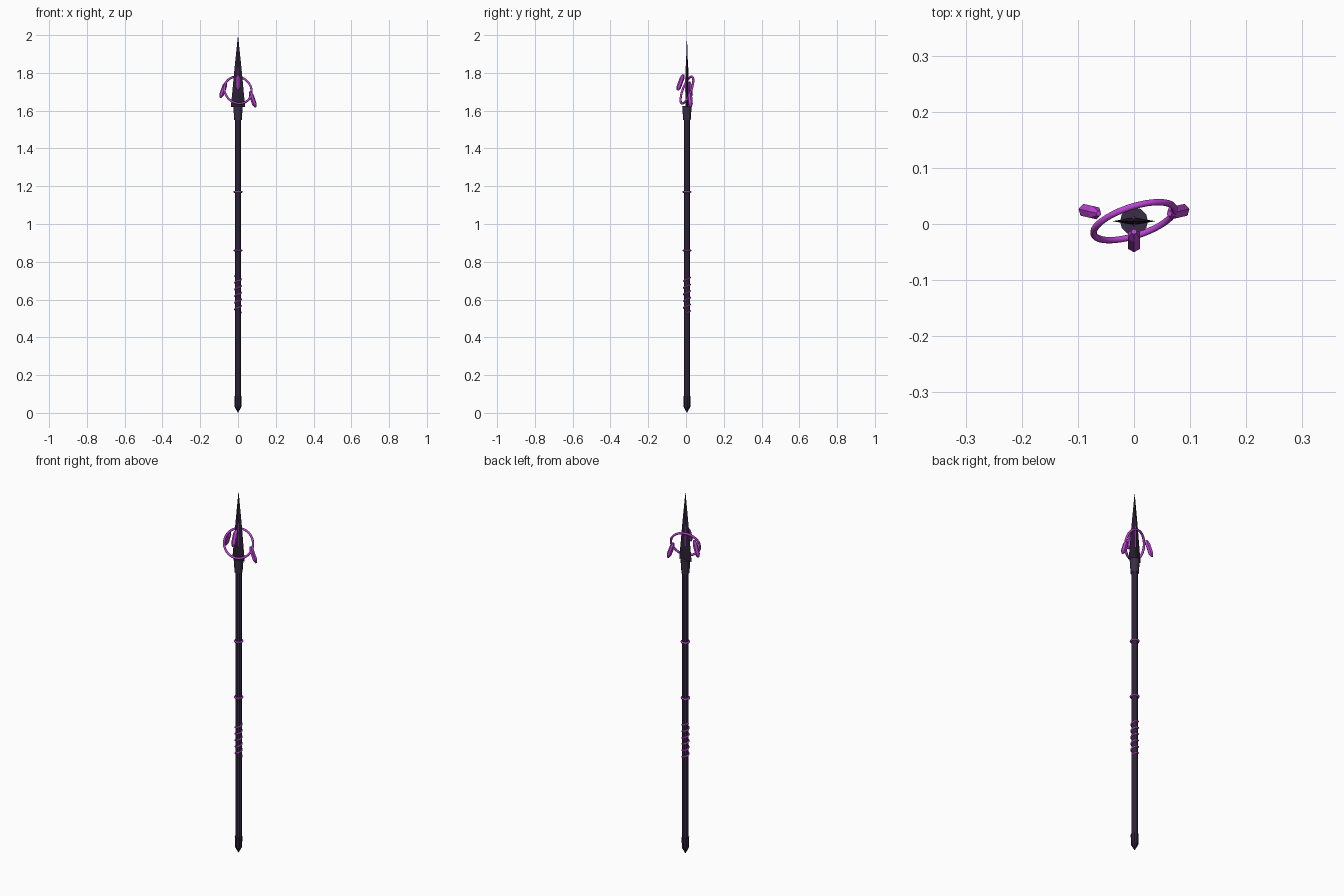
import bpy, bmesh, math
from mathutils import Vector, Euler, Matrix

if "Cube" in bpy.data.objects:
    bpy.data.objects.remove(bpy.data.objects["Cube"])

AXIS_Y = 0.005  # the spear axis sits slightly behind the centre of the bounds


def material(name, rgb):
    m = bpy.data.materials.new(name)
    m.diffuse_color = (*rgb, 1)
    m.use_nodes = True
    m.node_tree.nodes["Principled BSDF"].inputs["Base Color"].default_value = m.diffuse_color
    return m


DARK = material("dark violet shaft", (0.042, 0.026, 0.058))
BLACK = material("near black metal", (0.024, 0.014, 0.034))
PURPLE = material("bright purple", (0.52, 0.06, 0.68))


def finish(name, bm, mat, matrix=None):
    bmesh.ops.recalc_face_normals(bm, faces=bm.faces[:])
    me = bpy.data.meshes.new(name)
    bm.to_mesh(me)
    bm.free()
    me.materials.append(mat)
    ob = bpy.data.objects.new(name, me)
    bpy.context.collection.objects.link(ob)
    ob.matrix_world = matrix or Matrix.Translation((0, AXIS_Y, 0))
    return ob


def loft(name, profile, sides, mat, matrix=None):
    """Stack of rings given as (z, x radius, y radius); zero radius makes a point."""
    bm = bmesh.new()
    rings = []
    for z, rx, ry in profile:
        if rx == 0:
            rings.append([bm.verts.new((0, 0, z))])
        else:
            rings.append([bm.verts.new((rx * math.cos(2 * math.pi * i / sides),
                                        ry * math.sin(2 * math.pi * i / sides), z))
                          for i in range(sides)])
    for a, b in zip(rings, rings[1:]):
        for i in range(sides):
            j = (i + 1) % sides
            quad = [a[i % len(a)], a[j % len(a)], b[j % len(b)], b[i % len(b)]]
            bm.faces.new(list(dict.fromkeys(quad)))
    for ring in (rings[0], rings[-1]):
        if len(ring) > 2:
            bm.faces.new(ring)
    return finish(name, bm, mat, matrix)


def lathe(name, profile, sides, mat, matrix=None):
    return loft(name, [(z, r, r) for z, r in profile], sides, mat, matrix)


def torus(name, loc, rot, major, minor, mat, seg=32, sides=8):
    bpy.ops.mesh.primitive_torus_add(location=loc, rotation=rot, major_radius=major,
                                     minor_radius=minor, major_segments=seg,
                                     minor_segments=sides)
    ob = bpy.context.object
    ob.name = name
    ob.data.materials.append(mat)
    bpy.ops.object.shade_smooth_by_angle(angle=math.radians(60))
    return ob


# Shaft, pointed butt and flared socket
lathe("shaft", [(0.06, 0.0165), (1.58, 0.0165)], 10, DARK)
lathe("butt_cap", [(0.0, 0), (0.032, 0.018), (0.09, 0.0195)], 8, BLACK)
lathe("socket", [(1.55, 0.020), (1.625, 0.025)], 12, DARK)

# Diamond-section blade, with a bright strip on the ridge of both faces
loft("blade", [(1.62, 0.038, 0.007), (1.68, 0.032, 0.007), (1.82, 0.019, 0.006),
               (2.0, 0, 0)], 4, BLACK)
loft("blade_strip", [(1.655, 0, 0), (1.70, 0.009, 0.0095), (1.80, 0.008, 0.0088),
                     (1.93, 0, 0)], 4, PURPLE)

# Thin bands on the shaft
for i, z in enumerate((0.86, 1.17)):
    torus(f"shaft_band_{i + 1}", (0, AXIS_Y, z), (0, 0, 0), 0.019, 0.005, PURPLE, 24, 8)

# Spiral grip wrap
TURNS, STEPS = 5.5, 16
curve = bpy.data.curves.new("grip_wrap", 'CURVE')
curve.dimensions = '3D'
curve.bevel_depth = 0.0045
curve.bevel_resolution = 1
curve.use_fill_caps = True
n = int(TURNS * STEPS) + 1
spline = curve.splines.new('POLY')
spline.points.add(n - 1)
for i, p in enumerate(spline.points):
    a = 2 * math.pi * i / STEPS
    p.co = (0.0165 * math.cos(a), 0.0165 * math.sin(a), 0.53 + 0.195 * i / (n - 1), 1)
curve.materials.append(PURPLE)
wrap = bpy.data.objects.new("grip_wrap", curve)
wrap.location = (0, AXIS_Y, 0)
bpy.context.collection.objects.link(wrap)

# Tilted ring floating round the blade
torus("floating_ring", (0, AXIS_Y, 1.709), (math.radians(70), 0, math.radians(18)),
      0.0755, 0.006, PURPLE, 40, 8)

# Three floating crystals on a flattened circle, tops leaning inwards
for i, (deg, z) in enumerate(((30, 1.66), (150, 1.71), (270, 1.75))):
    a = math.radians(deg)
    loc = Vector((0.09 * math.cos(a), AXIS_Y + 0.034 * math.sin(a), z))
    lean = Euler((0, math.radians(-20), math.atan2(0.4 * math.sin(a), math.cos(a))))
    lathe(f"crystal_{i + 1}", [(-0.045, 0.005), (-0.028, 0.0125), (0.024, 0.0125),
                               (0.045, 0.005)], 6, PURPLE,
          Matrix.Translation(loc) @ lean.to_matrix().to_4x4())
